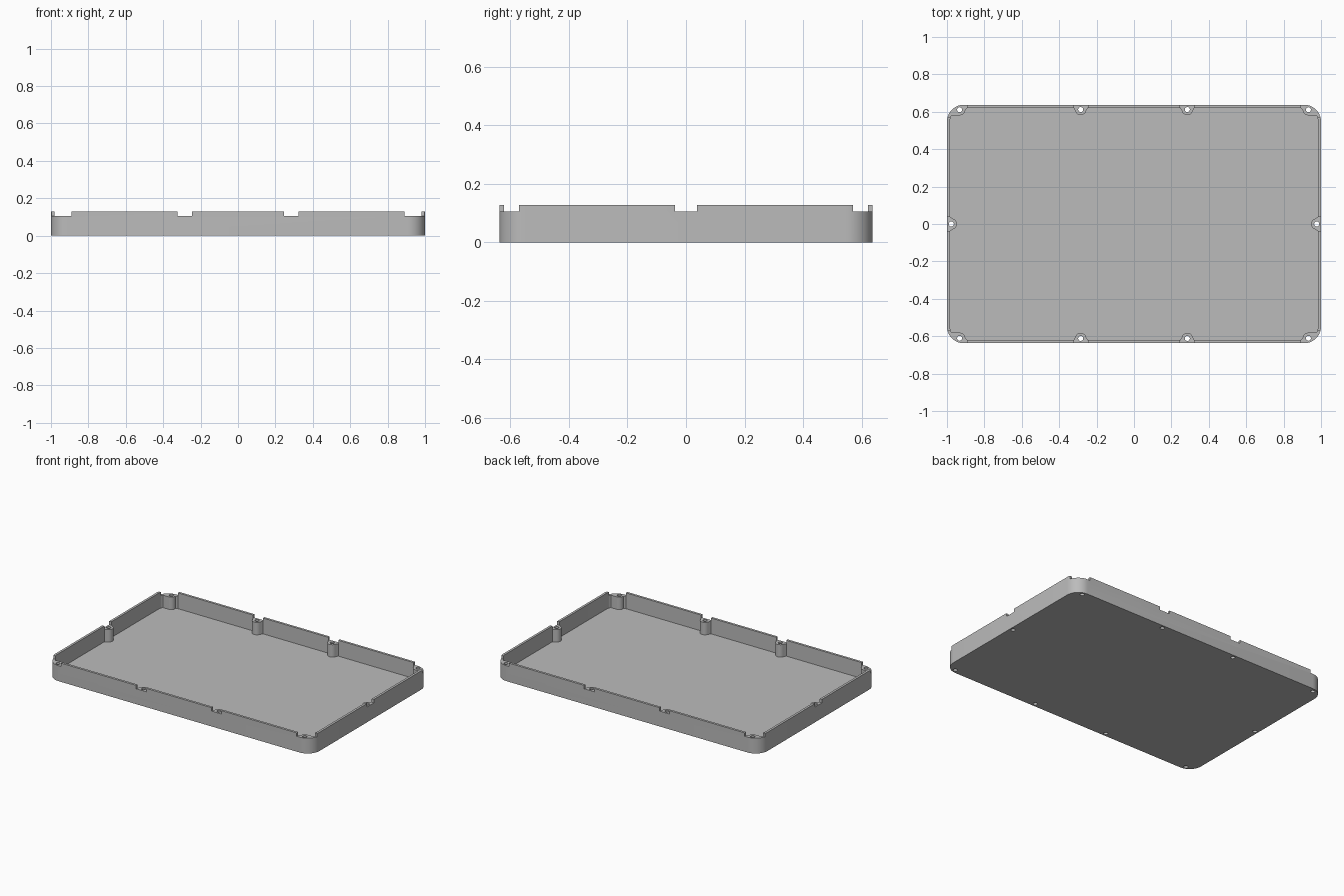
import bpy, bmesh, math

if "Cube" in bpy.data.objects:
    bpy.data.objects.remove(bpy.data.objects["Cube"])

W, D, H = 1.0, 0.6375, 0.128          # half width, half depth, wall height
WALL, FLOOR, RIM = 0.016, 0.02, 0.105  # wall, floor thickness, boss top
RAD = 0.09                             # outer corner radius
BOSS_R, HOLE_R = 0.03, 0.0135

grey = bpy.data.materials.new("grey plastic")
grey.diffuse_color = (0.5, 0.5, 0.5, 1)
grey.use_nodes = True
grey.node_tree.nodes["Principled BSDF"].inputs["Base Color"].default_value = grey.diffuse_color


def prism(name, pts, z0, z1):
    """Closed upright prism from a 2D outline."""
    bm = bmesh.new()
    face = bm.faces.new([bm.verts.new((x, y, z0)) for x, y in pts])
    top = bmesh.ops.extrude_face_region(bm, geom=[face])["geom"]
    for v in top:
        if isinstance(v, bmesh.types.BMVert):
            v.co.z = z1
    bmesh.ops.recalc_face_normals(bm, faces=bm.faces)
    me = bpy.data.meshes.new(name)
    bm.to_mesh(me)
    bm.free()
    me.materials.append(grey)
    ob = bpy.data.objects.new(name, me)
    bpy.context.collection.objects.link(ob)
    return ob


def arc(cx, cy, r, a0, a1, n=10):
    return [(cx + r * math.cos(math.radians(a0 + (a1 - a0) * i / n)),
             cy + r * math.sin(math.radians(a0 + (a1 - a0) * i / n)))
            for i in range(n + 1)]


def rounded_rect(w, d, r):
    return (arc(w - r, d - r, r, 0, 90) + arc(r - w, d - r, r, 90, 180)
            + arc(r - w, r - d, r, 180, 270) + arc(w - r, r - d, r, 270, 360))


def box(x0, x1, y0, y1):
    return [(x0, y0), (x1, y0), (x1, y1), (x0, y1)]


def cut(target, cutters):
    for c in cutters:
        c.hide_render = True
        m = target.modifiers.new("cut", 'BOOLEAN')
        m.operation, m.solver, m.object = 'DIFFERENCE', 'EXACT', c
    bpy.context.view_layer.objects.active = target
    for m in list(target.modifiers):
        bpy.ops.object.modifier_apply(modifier=m.name)
    for c in cutters:
        bpy.data.objects.remove(c)


bosses, notches, holes = [], [], []


def station(boss, notch, hole, sx, sy):
    """Screw boss outline, rim notch and through hole, mirrored by sign."""
    flip = lambda pts: [(x * sx, y * sy) for x, y in pts]
    bosses.append(prism("boss", flip(boss), -0.1, 0.3))
    notches.append(prism("notch", flip(notch), RIM, 0.3))
    holes.append(prism("hole", flip(arc(*hole, HOLE_R, 0, 345, 23)), -0.05, 0.25))


IX, IY = W - WALL, D - WALL            # inner wall faces
# corner bosses
for sx in (-1, 1):
    for sy in (-1, 1):
        hx, hy = 0.932, 0.611
        outline = ([(1.1, 0.7), (0.89, 0.7), (0.89, IY)]
                   + arc(hx, hy, BOSS_R, 180, 270)
                   + [(0.972, hy - BOSS_R), (IX, 0.57), (1.1, 0.57)])
        station(outline, box(0.89, 1.2, 0.57, 0.8), (hx, hy), sx, sy)

# front and back bosses
for sx in (-1, 1):
    for sy in (-1, 1):
        hx, hy = 0.285, 0.612
        outline = ([(hx + 0.038, 0.7), (hx - 0.038, 0.7), (hx - 0.038, IY)]
                   + arc(hx, hy, BOSS_R, 195, 345, 14) + [(hx + 0.038, IY)])
        station(outline, box(hx - 0.038, hx + 0.038, 0.56, 0.8), (hx, hy), sx, sy)

# side bosses
for sx in (-1, 1):
    hx = 0.977
    outline = ([(1.1, -0.038), (1.1, 0.038), (IX, 0.038)]
               + arc(hx, 0, BOSS_R, 105, 255, 14) + [(IX, -0.038)])
    station(outline, box(0.93, 1.2, -0.038, 0.038), (hx, 0), sx, 1)

# hollow interior, leaving the bosses standing
cavity = prism("cavity", rounded_rect(IX, IY, RAD - WALL), FLOOR, 0.2)
cut(cavity, bosses)

# tray with floor, walls, notched rim and screw holes
tray = prism("tray", rounded_rect(W, D, RAD), 0, H)
cut(tray, [cavity] + notches + holes)

bpy.ops.object.select_all(action='DESELECT')
tray.select_set(True)
bpy.context.view_layer.objects.active = tray
bpy.ops.object.shade_smooth_by_angle(angle=math.radians(30))
